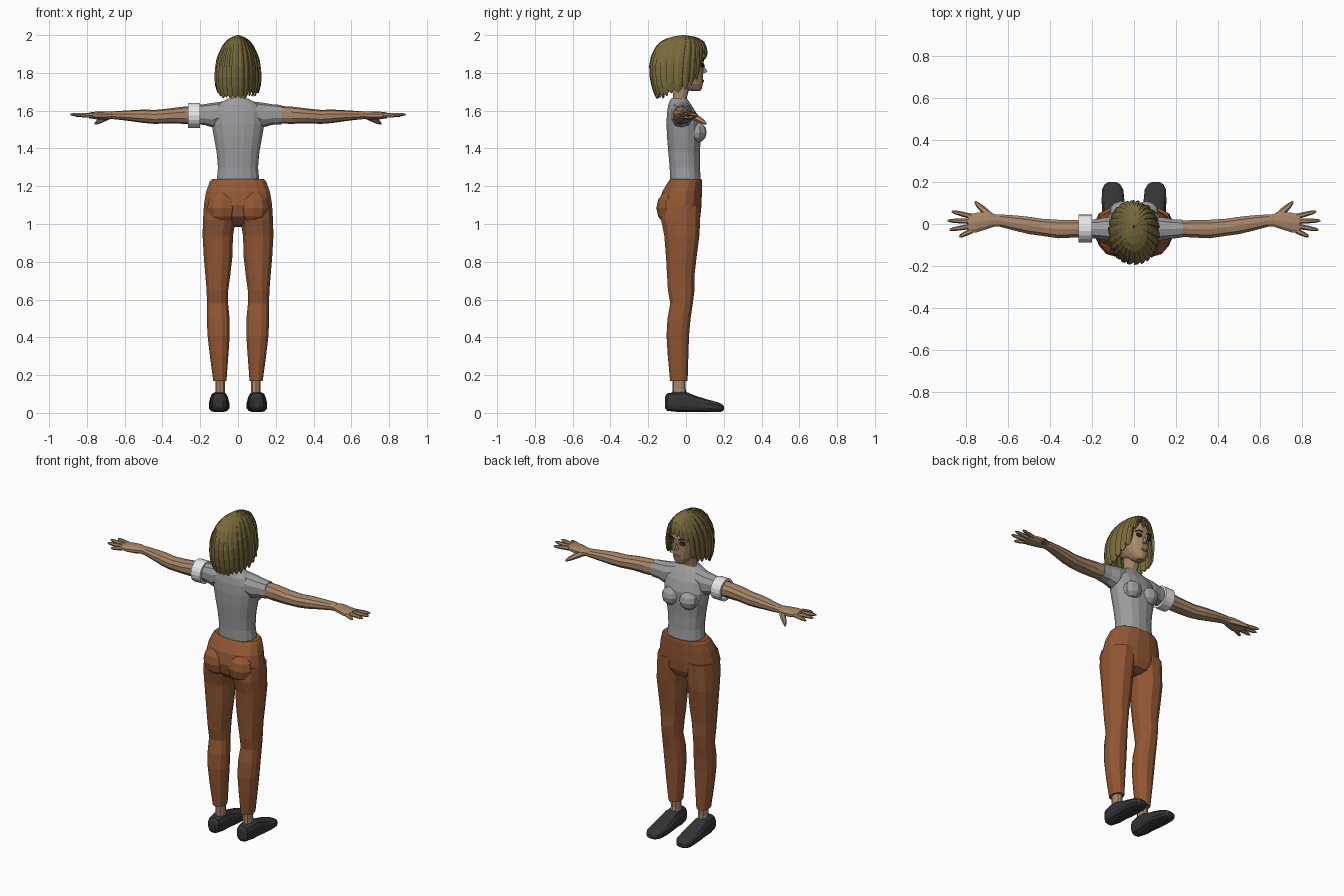
import bpy, bmesh, math, random
from mathutils import Vector

random.seed(4)


def material(name, r, g, b):
    m = bpy.data.materials.new(name)
    m.diffuse_color = (r, g, b, 1)
    return m


SKIN = material("skin", .39, .24, .14)
SHIRT = material("grey_cloth", .34, .34, .35)
PANTS = material("brown_cloth", .29, .095, .034)
HAIR = material("olive_blond", .19, .145, .045)
SHOE = material("charcoal", .035, .035, .038)
WHITE = material("white", .8, .8, .8)
DARK = material("eye_dark", .02, .017, .015)
LIPS = material("lips", .27, .11, .075)


def finish(name, bm, mat, mirror=False, recalc=True):
    if recalc:
        bmesh.ops.recalc_face_normals(bm, faces=bm.faces)
    me = bpy.data.meshes.new(name)
    bm.to_mesh(me)
    bm.free()
    me.materials.append(mat)
    ob = bpy.data.objects.new(name, me)
    bpy.context.collection.objects.link(ob)
    if mirror:
        ob.modifiers.new("mirror", 'MIRROR').use_mirror_merge = False
    return ob


def loft(name, axis, rows, mat, sides=12, mirror=False, power=.88):
    """Rounded rings along an axis; row = (position, min_u, max_u, min_v, max_v)."""
    bm = bmesh.new()
    rings = []
    for p, u0, u1, v0, v1 in rows:
        ring = []
        for i in range(sides):
            a = 2 * math.pi * (i + .5) / sides
            c, s = math.cos(a), math.sin(a)
            u = (u0 + u1) / 2 + (u1 - u0) / 2 * math.copysign(abs(c) ** power, c)
            v = (v0 + v1) / 2 + (v1 - v0) / 2 * math.copysign(abs(s) ** power, s)
            co = {'x': (p, u, v), 'y': (u, p, v), 'z': (u, v, p)}[axis]
            ring.append(bm.verts.new(co))
        rings.append(ring)
    for a, b in zip(rings, rings[1:]):
        for i in range(sides):
            j = (i + 1) % sides
            bm.faces.new((a[i], a[j], b[j], b[i]))
    bm.faces.new(rings[0])
    bm.faces.new(rings[-1])
    return finish(name, bm, mat, mirror)


def tube(name, pts, mat, sides=6, mirror=True):
    """Tapered limb through (point, radius) pairs."""
    bm = bmesh.new()
    rings = []
    d = (Vector(pts[-1][0]) - Vector(pts[0][0])).normalized()
    u = d.cross(Vector((0, 0, 1))).normalized()
    v = u.cross(d)
    for p, r in pts:
        rings.append([bm.verts.new(Vector(p) + r * (u * math.cos(k * 2 * math.pi / sides)
                      + v * math.sin(k * 2 * math.pi / sides))) for k in range(sides)])
    for a, b in zip(rings, rings[1:]):
        for i in range(sides):
            j = (i + 1) % sides
            bm.faces.new((a[i], a[j], b[j], b[i]))
    bm.faces.new(rings[0])
    bm.faces.new(rings[-1])
    return finish(name, bm, mat, mirror)


def blob(name, centre, size, mat, mirror=False, seg=10):
    bm = bmesh.new()
    bmesh.ops.create_uvsphere(bm, u_segments=seg, v_segments=max(5, seg // 2 + 1), radius=1)
    for w in bm.verts:
        w.co = Vector([c + s * q for c, s, q in zip(centre, size, w.co)])
    return finish(name, bm, mat, mirror)


# Shirt: body, bust and sleeves
loft("shirt_body", 'z', [
    (1.225, -.115, .115, -.085, .08), (1.30, -.108, .108, -.088, .075),
    (1.38, -.115, .115, -.095, .075), (1.46, -.13, .13, -.102, .08),
    (1.53, -.142, .142, -.105, .078), (1.59, -.142, .142, -.102, .055),
    (1.63, -.115, .115, -.095, .03), (1.655, -.07, .07, -.085, .012),
    (1.665, -.055, .055, -.078, .005)], SHIRT, 16)
blob("bust", (.06, .058, 1.485), (.058, .052, .055), SHIRT, True)
loft("sleeve", 'x', [
    (.07, -.085, .03, 1.54, 1.65), (.13, -.08, .035, 1.51, 1.642),
    (.18, -.072, .025, 1.525, 1.634), (.23, -.066, .022, 1.528, 1.63)], SHIRT, 10, True)

# Arms and hands
loft("arm", 'x', [
    (.21, -.062, .018, 1.533, 1.625), (.28, -.066, .02, 1.53, 1.622),
    (.36, -.07, .022, 1.533, 1.612), (.44, -.058, .027, 1.53, 1.604),
    (.50, -.05, .036, 1.535, 1.606), (.57, -.033, .043, 1.545, 1.602),
    (.64, -.014, .047, 1.553, 1.598), (.67, -.012, .047, 1.556, 1.596)], SKIN, 10, True)
loft("palm", 'x', [
    (.655, -.01, .046, 1.557, 1.595), (.70, -.026, .06, 1.552, 1.597),
    (.75, -.042, .056, 1.554, 1.595), (.79, -.044, .046, 1.56, 1.59)], SKIN, 10, True)
for nm, ky, tx, ty, tz in (("index", .036, .868, .06, 1.575), ("middle", .013, .888, .016, 1.58),
                           ("ring", -.01, .878, -.028, 1.58), ("little", -.033, .832, -.06, 1.572)):
    k, t = Vector((.775, ky, 1.576)), Vector((tx, ty, tz))
    tube(nm + "_finger", [(k, .013), (k.lerp(t, .5), .0115), (k.lerp(t, .85), .009), (t, .004)], SKIN)
tube("thumb", [((.685, .035, 1.572), .019), ((.72, .07, 1.553), .016),
               ((.742, .09, 1.54), .012), ((.757, .106, 1.53), .005)], SKIN)

# Arm band on one arm: a hollow ring
bm = bmesh.new()
loops = []
for x, r in ((-.265, .053), (-.265, .067), (-.2, .067), (-.2, .053)):
    loops.append([bm.verts.new((x, -.021 + r * math.cos(i * math.pi / 9),
                                1.574 + r * math.sin(i * math.pi / 9))) for i in range(18)])
for k in range(4):
    a, b = loops[k], loops[(k + 1) % 4]
    for i in range(18):
        j = (i + 1) % 18
        bm.faces.new((a[i], a[j], b[j], b[i]))
finish("arm_band", bm, WHITE)

# Trousers: hips, seat and legs
loft("trouser_hips", 'z', [
    (1.237, -.14, .14, -.086, .084), (1.225, -.152, .152, -.095, .086),
    (1.17, -.172, .172, -.128, .086), (1.10, -.184, .184, -.142, .084),
    (1.04, -.185, .185, -.13, .078), (1.0, -.12, .12, -.09, .06),
    (.985, -.06, .06, -.05, .03)], PANTS, 16)
blob("trouser_seat", (.082, -.085, 1.085), (.085, .072, .09), PANTS, True)
loft("trouser_leg", 'z', [
    (1.10, .004, .183, -.13, .08), (1.02, .01, .188, -.135, .078),
    (.94, .024, .19, -.118, .074), (.82, .028, .183, -.108, .058),
    (.72, .04, .174, -.102, .046), (.65, .05, .168, -.098, .047),
    (.58, .051, .166, -.085, .038), (.50, .043, .167, -.1, .026),
    (.41, .042, .163, -.105, .018), (.30, .05, .15, -.098, .014),
    (.17, .06, .132, -.086, .01)], PANTS, 12, True)

# Ankles and shoes
loft("ankle", 'z', [(.2, .068, .122, -.07, -.002), (.13, .068, .12, -.072, -.002),
                    (.07, .065, .125, -.075, .01)], SKIN, 10, True)
loft("shoe", 'y', [
    (-.112, .078, .118, .025, .085), (-.1, .062, .136, .01, .105),
    (-.05, .052, .146, .004, .112), (.0, .051, .149, .004, .113),
    (.05, .047, .152, .003, .092), (.11, .044, .156, .003, .073),
    (.165, .05, .153, .003, .058), (.19, .066, .14, .006, .048),
    (.2, .084, .122, .014, .036)], SHOE, 12, True, .72)

# Neck and head
loft("neck", 'z', [(1.63, -.062, .062, -.085, .012), (1.67, -.043, .043, -.07, .005),
                   (1.75, -.042, .042, -.075, .03)], SKIN)
loft("head", 'z', [
    (1.703, -.022, .022, .03, .074), (1.715, -.036, .036, -.005, .084),
    (1.74, -.054, .054, -.05, .09), (1.775, -.067, .067, -.1, .092),
    (1.82, -.077, .077, -.13, .093), (1.87, -.081, .081, -.14, .096),
    (1.92, -.078, .078, -.135, .085), (1.96, -.055, .055, -.1, .05)], SKIN, 16)
bm = bmesh.new()
nose = [bm.verts.new(c) for c in ((0, .088, 1.85), (-.016, .086, 1.795), (.016, .086, 1.795),
                                  (0, .114, 1.805))]
for f in ((0, 1, 3), (0, 3, 2), (1, 2, 3), (0, 2, 1)):
    bm.faces.new([nose[i] for i in f])
finish("nose", bm, SKIN)
blob("mouth", (0, .09, 1.757), (.022, .006, .008), LIPS)
blob("eye_socket", (.034, .087, 1.842), (.022, .009, .012), DARK, True)
blob("eye_white", (.034, .0925, 1.84), (.012, .005, .005), WHITE, True, 8)
blob("iris", (.034, .0965, 1.84), (.005, .003, .005), DARK, True, 8)
tube("eyebrow", [((.014, .093, 1.863), .004), ((.036, .092, 1.87), .004),
                 ((.058, .078, 1.863), .003)], DARK)

# Hair: layered locks falling from the crown, open at the face
OUTLINE = [(2.0, .004, -.02, -.005), (1.99, .035, -.085, .055), (1.97, .064, -.13, .095),
           (1.93, .094, -.168, .112), (1.87, .116, -.193, .116), (1.81, .124, -.197, .113),
           (1.74, .124, -.187, .1), (1.65, .1, -.155, .075)]


def outline(z):
    for a, b in zip(OUTLINE, OUTLINE[1:]):
        if z >= b[0]:
            t = (a[0] - z) / (a[0] - b[0])
            return [p + (q - p) * t for p, q in zip(a, b)][1:]
    return OUTLINE[-1][1:]


def hair_edge(deg):
    """Lower hair limit by angle away from the face; the fringe hangs lower on one side."""
    off = abs(deg)
    if off < 32:
        return 1.905 + .0006 * -deg
    if off < 50:
        return 1.885 - (off - 32) / 18 * .13
    return 1.755 - min(1, (off - 50) / 70) * .08


bm = bmesh.new()
LOCKS, STEPS = 26, (0, .02, .05, .1, .2, .35, .5, .68, .85, 1)
columns = []
for i in range(LOCKS):
    jitter = random.uniform(-.012, .012)
    mid = (i + .5) / LOCKS * 360
    mid = mid - 360 if mid > 180 else mid
    for f, shrink, tip in ((0, 1.0, .012), (.5, .985, -.008), (1, .925, .014)):
        ang = math.radians((i + f) / LOCKS * 360 + 90)
        low = max(1.664, hair_edge(mid) + jitter + tip)
        col = []
        for s in STEPS:
            z = 2 - (2 - low) * s
            hx, y0, y1 = outline(z)
            c, sn = math.cos(ang), math.sin(ang)
            y = (y0 + y1) / 2 + (y1 - y0) / 2 * shrink * math.copysign(abs(sn) ** .85, sn)
            x = hx * shrink * math.copysign(abs(c) ** .9, c)
            col.append(bm.verts.new((x, y, z)))
        columns.append(col)
for n, a in enumerate(columns):
    b = columns[(n + 1) % len(columns)]
    for k in range(len(STEPS) - 1):
        bm.faces.new((a[k], a[k + 1], b[k + 1], b[k]))
hair = finish("hair", bm, HAIR, recalc=False)
thick = hair.modifiers.new("thickness", 'SOLIDIFY')
thick.thickness = .01
thick.offset = -1
